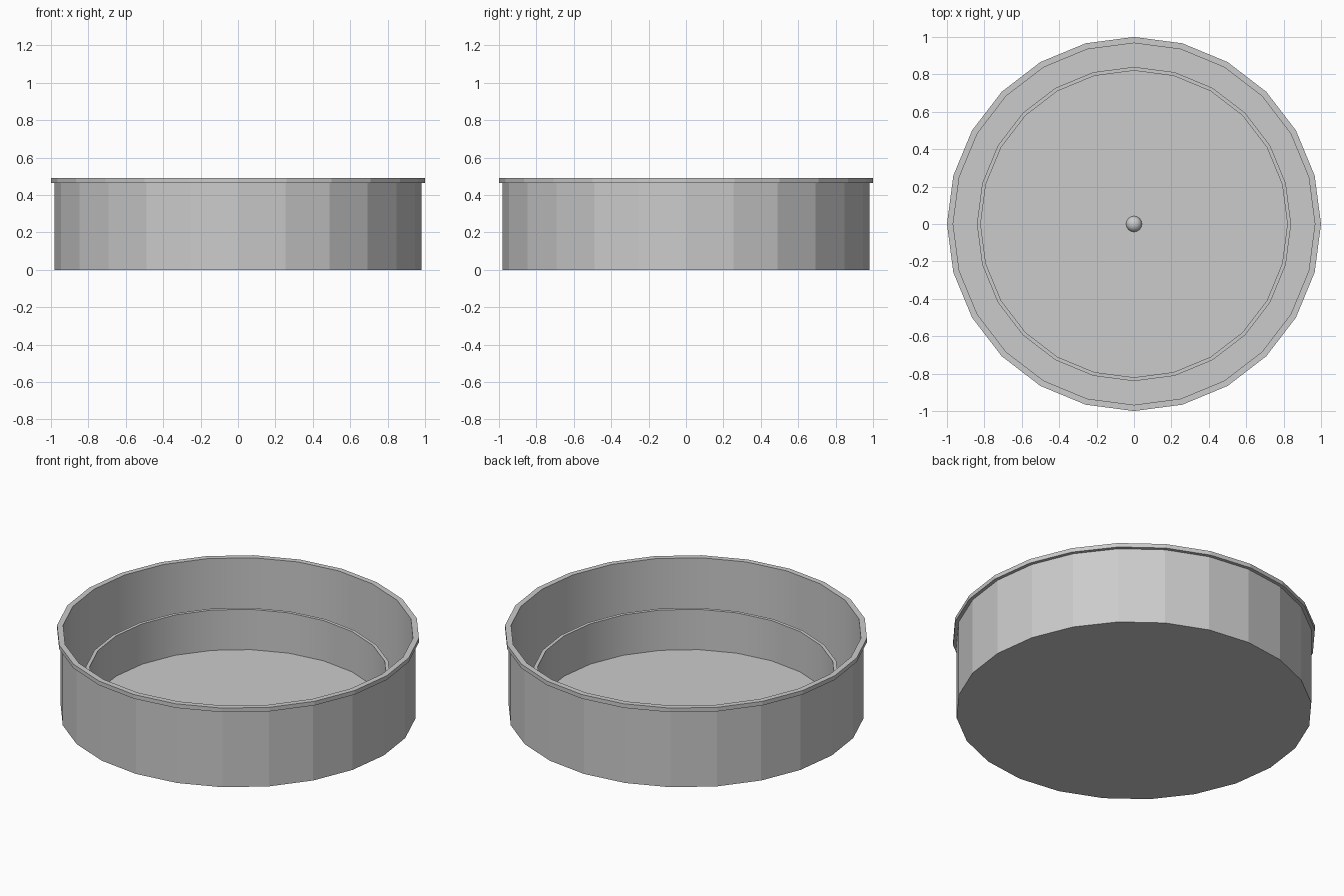
import bpy, bmesh, math

if "Cube" in bpy.data.objects:
    bpy.data.objects.remove(bpy.data.objects["Cube"])

SIDES = 24


def lathe(name, profile, smooth_segments=(), sides=SIDES):
    """Revolve an (r, z) profile about z; listed profile segments shade smooth."""
    bm = bmesh.new()
    rings = []
    for r, z in profile:
        if r == 0:
            rings.append([bm.verts.new((0, 0, z))] * sides)
        else:
            rings.append([bm.verts.new((r * math.cos(2 * math.pi * k / sides),
                                        r * math.sin(2 * math.pi * k / sides), z))
                          for k in range(sides)])
    for i, (a, b) in enumerate(zip(rings, rings[1:])):
        for k in range(sides):
            n = (k + 1) % sides
            corners = list(dict.fromkeys((a[k], a[n], b[n], b[k])))
            bm.faces.new(corners).smooth = i in smooth_segments
    # Keep profile corners crisp
    bm.normal_update()
    for e in bm.edges:
        e.smooth = len(e.link_faces) == 2 and e.calc_face_angle() < math.radians(35)
    mesh = bpy.data.meshes.new(name)
    bm.to_mesh(mesh)
    bm.free()
    obj = bpy.data.objects.new(name, mesh)
    bpy.context.collection.objects.link(obj)
    return obj


# Faceted outer wall with overhanging rim and smooth inside
lathe("basin_wall", [(0.98, 0), (0.98, 0.465), (1.0, 0.465), (1.0, 0.49),
                     (0.967, 0.49), (0.967, 0)], smooth_segments={4})

# Lower concentric wall standing inside the basin
lathe("inner_ring", [(0.84, 0), (0.84, 0.245), (0.82, 0.245), (0.82, 0)],
      smooth_segments={0, 2})

# Flat floor, a single disc
bpy.ops.mesh.primitive_circle_add(vertices=SIDES, radius=0.98, fill_type='NGON',
                                  rotation=(0, 0, 0))
bpy.context.object.name = "basin_floor"

# Small smooth dome in the middle of the floor
steps = 6
dome = [(0.042 * math.cos(math.pi / 2 * i / steps), 0.035 * math.sin(math.pi / 2 * i / steps))
        for i in range(steps)] + [(0, 0.035)]
lathe("centre_dome", dome, smooth_segments=range(steps))
